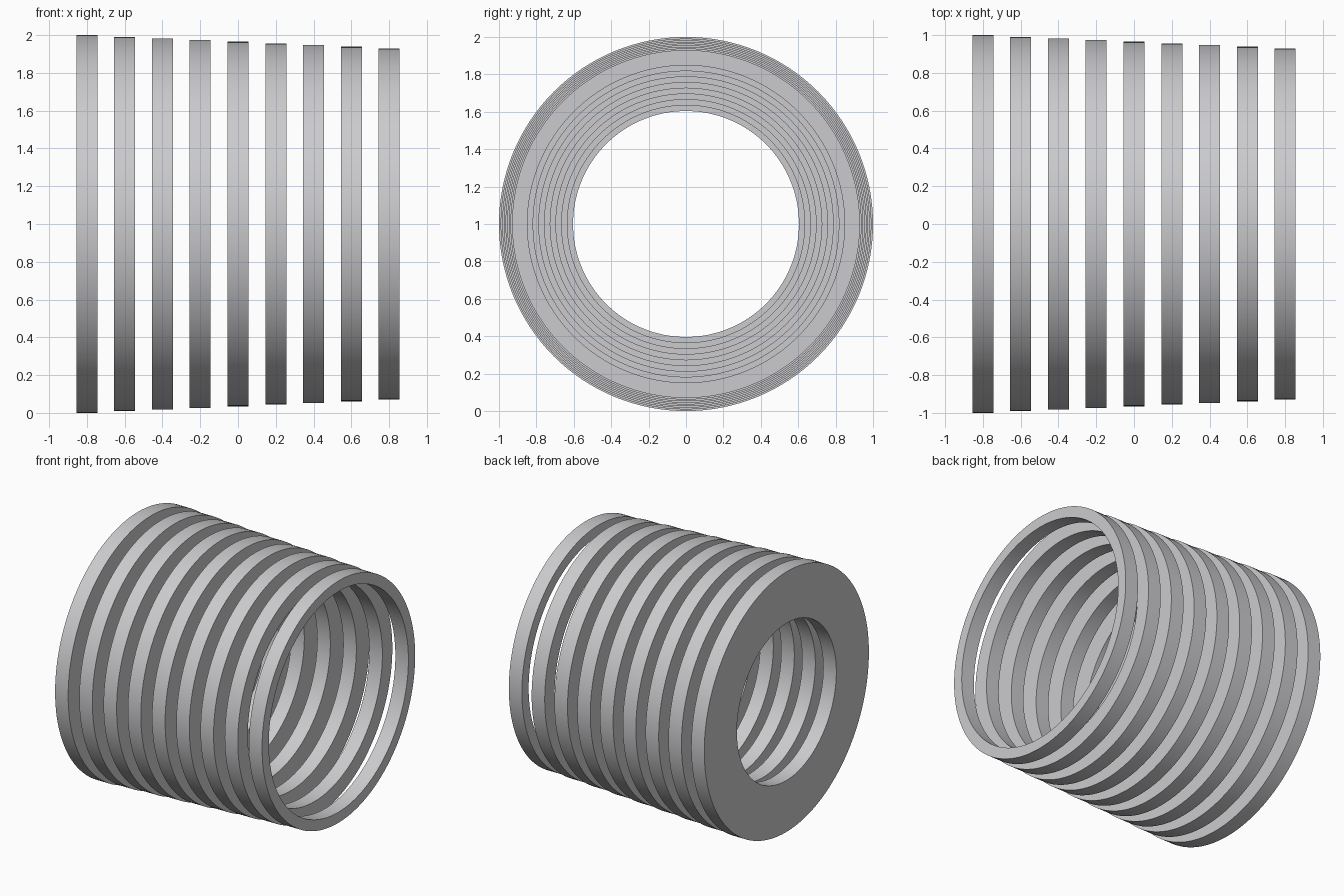
import bpy
import math
from mathutils import Matrix

cube = bpy.data.objects.get("Cube")
if cube:
    bpy.data.objects.remove(cube, do_unlink=True)

# One neutral metal colour
GREY = (0.6, 0.6, 0.62, 1.0)
metal = bpy.data.materials.new("light_grey_metal")
metal.use_nodes = True
metal.diffuse_color = GREY
metal.node_tree.nodes["Principled BSDF"].inputs["Base Color"].default_value = GREY

COUNT = 9
SPACING = 0.2
WIDTH = 0.111
SEGMENTS = 128


def make_ring(name, x, outer, inner):
    """Flat-sided ring around the x axis: a rectangular section swept in a circle."""
    section = [(-WIDTH / 2, outer), (WIDTH / 2, outer),
               (WIDTH / 2, inner), (-WIDTH / 2, inner)]
    n = len(section)
    verts, faces = [], []
    for s in range(SEGMENTS):
        turn = Matrix.Rotation(math.tau * s / SEGMENTS, 3, 'X')
        for px, r in section:
            verts.append(turn.col[2] * r + turn.col[0] * px)
        a, b = s * n, (s + 1) % SEGMENTS * n
        for k in range(n):
            j = (k + 1) % n
            faces.append((a + k, a + j, b + j, b + k))
    mesh = bpy.data.meshes.new(name)
    mesh.from_pydata(verts, [], faces)
    mesh.materials.append(metal)
    ring = bpy.data.objects.new(name, mesh)
    ring.location = (x, 0, 1)
    bpy.context.collection.objects.link(ring)
    return ring


# Stack of rings: outside tapers gently, the bore widens towards +x
bpy.ops.object.select_all(action='DESELECT')
for i in range(COUNT):
    ring = make_ring(f"ring_{i + 1}", (i - (COUNT - 1) / 2) * SPACING,
                     1 - 0.00875 * i, 0.604 + 0.0305 * i)
    ring.select_set(True)
    bpy.context.view_layer.objects.active = ring
bpy.ops.object.shade_smooth_by_angle(angle=math.radians(30))
